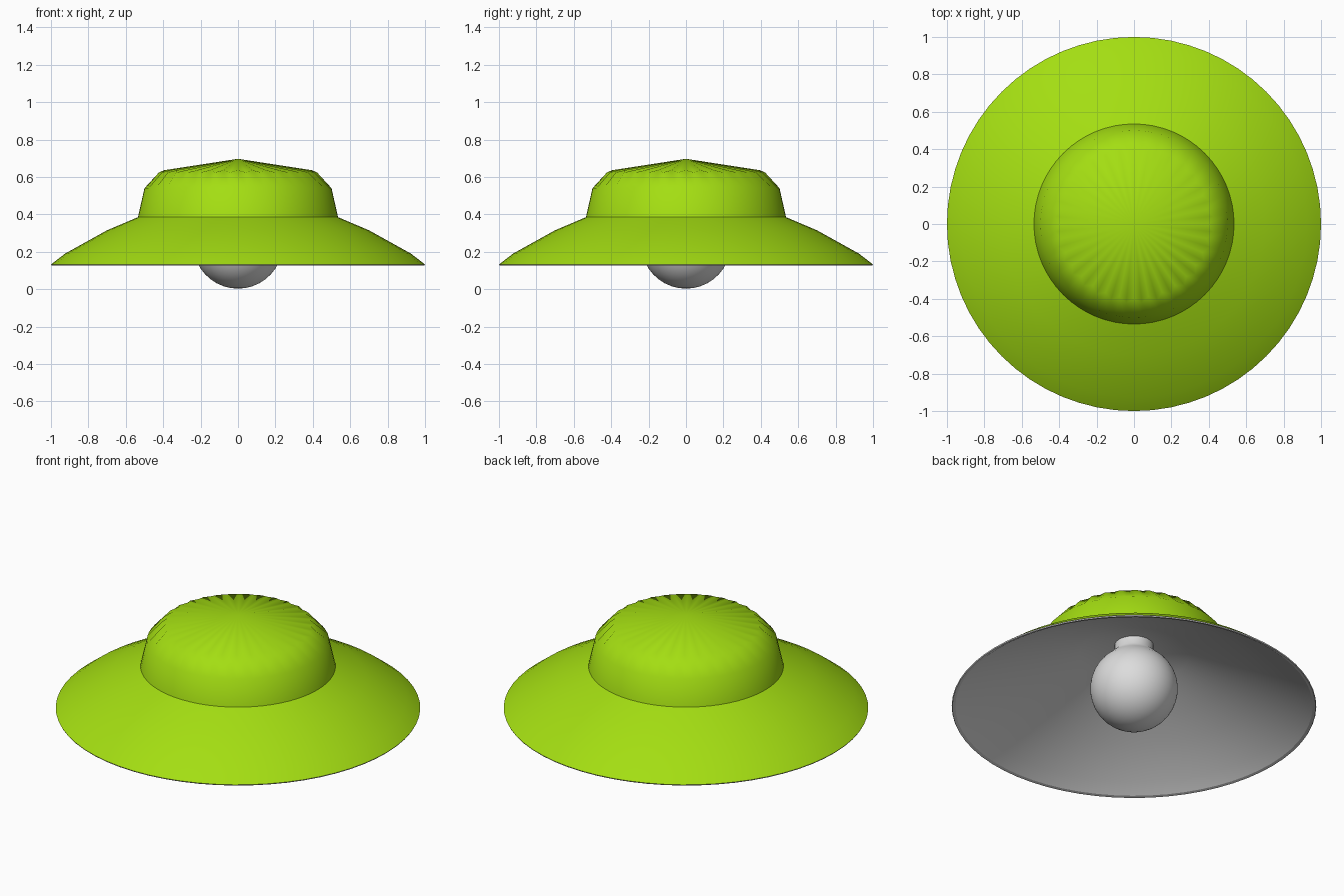
import bpy, bmesh, math

if "Cube" in bpy.data.objects:
    bpy.data.objects.remove(bpy.data.objects["Cube"])

SEGMENTS = 64


def material(name, rgb):
    m = bpy.data.materials.new(name)
    m.diffuse_color = (*rgb, 1)
    m.use_nodes = True
    m.node_tree.nodes["Principled BSDF"].inputs["Base Color"].default_value = m.diffuse_color
    return m


green = material("lime green", (0.37, 0.73, 0.006))
white = material("off white", (0.72, 0.72, 0.72))


def lathe(name, profile, mat, angle=30, inward=False):
    """Spin (even_r, even_z, odd_r, odd_z) or (r, z) points about z."""
    bm = bmesh.new()
    rings = []
    for p in profile:
        if p[0] == 0:
            rings.append([bm.verts.new((0, 0, p[1]))] * SEGMENTS)
            continue
        ring = []
        for i in range(SEGMENTS):
            r, z = p[2:] if len(p) == 4 and i % 2 else p[:2]
            a = 2 * math.pi * i / SEGMENTS
            ring.append(bm.verts.new((r * math.cos(a), r * math.sin(a), z)))
        rings.append(ring)
    for a, b in zip(rings, rings[1:]):
        for i in range(SEGMENTS):
            j = (i + 1) % SEGMENTS
            corners = []
            for v in (a[i], b[i], b[j], a[j]):
                if v not in corners:
                    corners.append(v)
            bm.faces.new(corners)
    if inward:
        bmesh.ops.reverse_faces(bm, faces=bm.faces[:])
    mesh = bpy.data.meshes.new(name)
    bm.to_mesh(mesh)
    bm.free()
    mesh.materials.append(mat)
    obj = bpy.data.objects.new(name, mesh)
    bpy.context.collection.objects.link(obj)
    bpy.context.view_layer.objects.active = obj
    obj.select_set(True)
    bpy.ops.object.shade_smooth_by_angle(angle=math.radians(angle))
    obj.select_set(False)
    return obj


# Domed crown with a finely fluted shoulder
lathe("shade_crown", [(0, 0.697), (0.395, 0.636, 0.425, 0.624),
                      (0.50, 0.54), (0.535, 0.385)], green, 60)

# Wide flared skirt
lathe("shade_skirt", [(0.535, 0.385), (0.70, 0.315), (0.925, 0.19),
                      (1.0, 0.132)], green, 60)

# Pale lip and dish-shaped lining under the shade
lathe("shade_lip", [(1.0, 0.132), (0.997, 0.126), (0.98, 0.13)], white)
lathe("shade_lining", [(0.98, 0.13), (0.91, 0.178), (0.69, 0.292),
                       (0.53, 0.362), (0.30, 0.455), (0, 0.55)], white, 60)

# Round bulb blending into a neck
R, ZC = 0.24, 0.243
bulb = [(0, 0.54), (0.105, 0.54), (0.108, 0.47)]
for k in range(1, 17):
    t = math.radians(30 + 150 * k / 16)
    bulb.append((R * math.sin(t) if k < 16 else 0, ZC + R * math.cos(t)))
bulb[-1] = (0, ZC - R)
lathe("light_bulb", bulb, white, 50)
